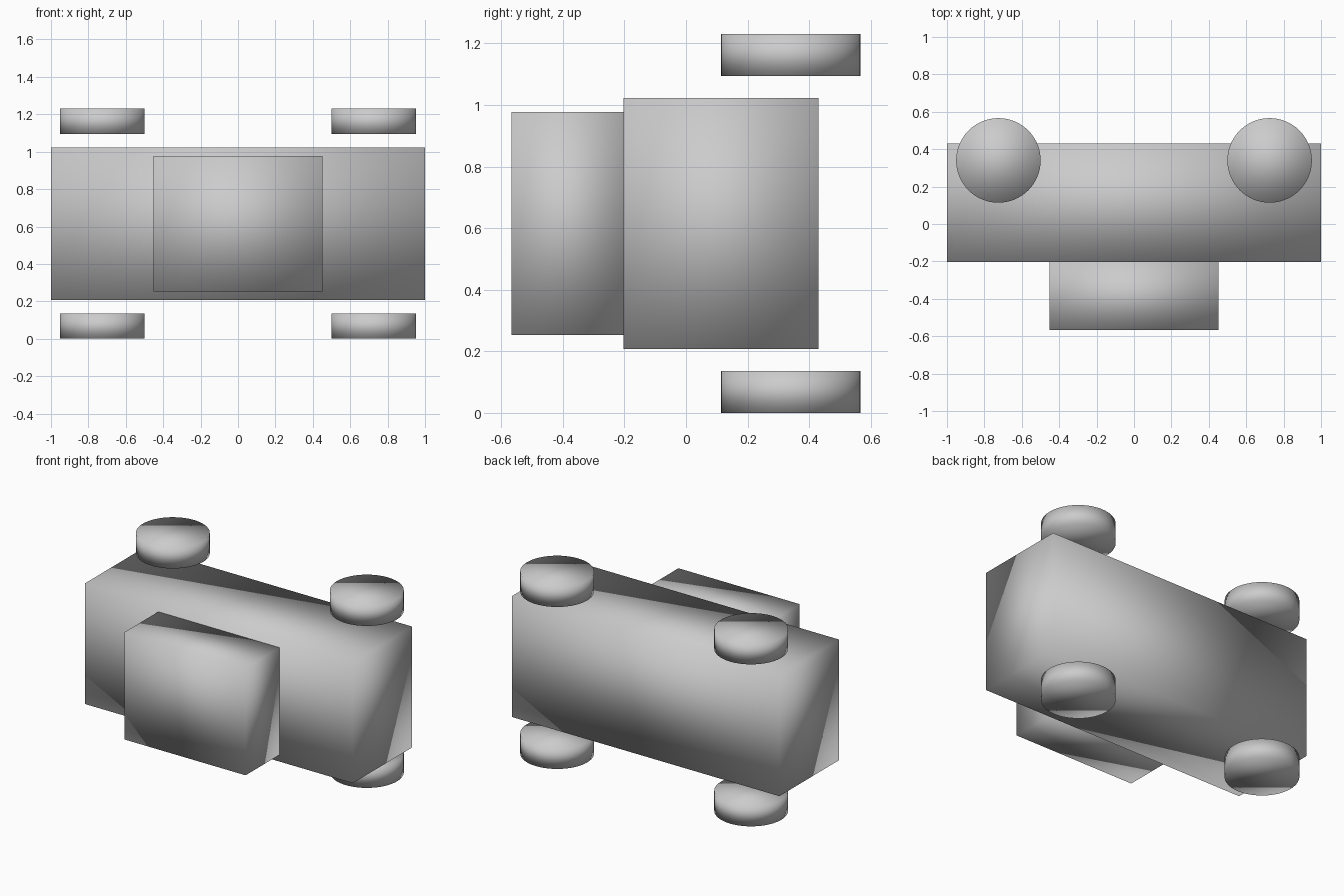
import bpy

if "Cube" in bpy.data.objects:
    bpy.data.objects.remove(bpy.data.objects["Cube"])

MID_Z = 0.615  # the toy lies on its side, mirrored about this height


def smooth(obj, name):
    obj.name = name
    for poly in obj.data.polygons:
        poly.use_smooth = True


def block(name, lo, hi):
    centre = [(a + b) / 2 for a, b in zip(lo, hi)]
    size = [b - a for a, b in zip(lo, hi)]
    bpy.ops.mesh.primitive_cube_add(size=1, location=centre)
    obj = bpy.context.object
    obj.scale = size
    bpy.ops.object.transform_apply(location=False, rotation=False, scale=True)
    smooth(obj, name)


def wheel(name, x, z):
    bpy.ops.mesh.primitive_cylinder_add(vertices=64, radius=0.226, depth=0.136,
                                        location=(x, 0.34, z))
    smooth(bpy.context.object, name)


# Long body and the cabin standing on its roof
block("body", (-1, -0.203, 0.207), (1, 0.431, 1.023))
block("cabin", (-0.453, -0.566, 0.253), (0.453, -0.203, 0.977))

# Four wheels, floating slightly off the body sides
for end, x in (("left", -0.725), ("right", 0.725)):
    for side, sign in (("lower", -1), ("upper", 1)):
        wheel(f"{side}_{end}_wheel", x, MID_Z + sign * 0.547)
